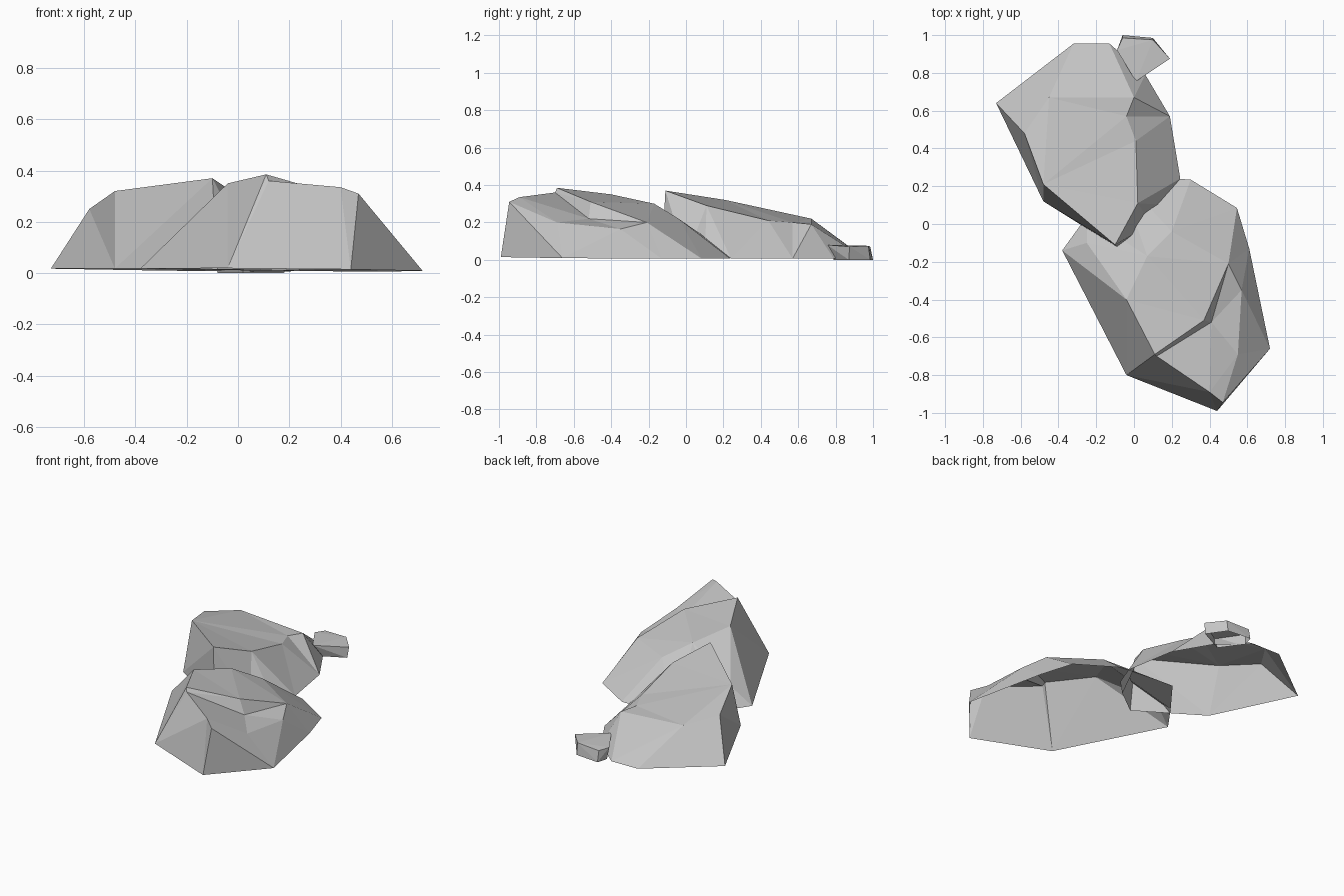
import bpy
import bmesh
from mathutils import Vector
from mathutils.geometry import delaunay_2d_cdt

default_cube = bpy.data.objects.get("Cube")
if default_cube:
    bpy.data.objects.remove(default_cube, do_unlink=True)

# One plain stone colour
stone = bpy.data.materials.new("light_grey_stone")
stone.use_nodes = True
stone_colour = (0.56, 0.56, 0.56, 1.0)
stone.diffuse_color = stone_colour
shader = stone.node_tree.nodes["Principled BSDF"]
shader.inputs["Base Color"].default_value = stone_colour
shader.inputs["Roughness"].default_value = 0.9


def add_object(name, bm):
    """Turn a bmesh into a flat shaded stone object."""
    mesh = bpy.data.meshes.new(name)
    bm.to_mesh(mesh)
    bm.free()
    mesh.materials.append(stone)
    obj = bpy.data.objects.new(name, mesh)
    bpy.context.collection.objects.link(obj)
    return obj


def ground_height(x, y):
    """The rims of the boulders tilt very slightly."""
    return max(0.0, 0.013 - 0.012 * x - 0.007 * y)


def boulder(name, rim, peaks, creases):
    """Open faceted shell: a rim on the ground, raised points and crease lines."""
    points = [Vector((x, y, ground_height(x, y))) for x, y in rim]
    points += [Vector(p) for p in peaks]
    offset = len(rim)
    edges = [(a + offset, b + offset)
             for line in creases for a, b in zip(line, line[1:])]
    flat, _, faces, sources, _, _ = delaunay_2d_cdt(
        [p.to_2d() for p in points], edges, [list(range(offset))], 1, 1e-5)
    bm = bmesh.new()
    verts = []
    for co, source in zip(flat, sources):
        height = points[source[0]].z if source else ground_height(*co)
        verts.append(bm.verts.new((co.x, co.y, height)))
    for face in faces:
        bm.faces.new([verts[i] for i in face])
    bm.normal_update()
    for face in bm.faces:
        if face.normal.z < 0:
            face.normal_flip()
    return add_object(name, bm)


def pebble(name, top, bottom):
    """Small block hulled from two rings, open underneath."""
    bm = bmesh.new()
    for co in top:
        bm.verts.new(co)
    for x, y in bottom:
        bm.verts.new((x, y, 0))
    bmesh.ops.convex_hull(bm, input=bm.verts[:])
    bmesh.ops.recalc_face_normals(bm, faces=bm.faces[:])
    under = [f for f in bm.faces if f.normal.z < -0.95]
    bmesh.ops.delete(bm, geom=under, context="FACES")
    return add_object(name, bm)


# Front boulder: main dome with a lower ledge on its front corner
boulder(
    "front_boulder",
    rim=[(-.04, -.8), (.44, -.99), (.72, -.66), (.61, -.13), (.545, .085),
         (.3, .235), (-.08, .26), (-.25, .04), (-.38, -.14)],
    peaks=[(.11, -.69, .385), (.37, -.51, .31), (.5, -.21, .2),
           (.12, -.7, .36), (.41, -.52, .22), (.4, -.89, .335),
           (.47, -.945, .31), (.55, -.69, .2), (.57, -.35, .165),
           (-.04, -.4, .35), (.07, -.17, .3), (.2, -.04, .22),
           (-.25, -.1, .13)],
    creases=[(0, 1, 2), (0, 3, 4, 2), (3, 5, 6, 7, 8, 2), (4, 7),
             (0, 9, 10, 11)])

# Back boulder: a sloping top that peaks at its front tip
boulder(
    "back_boulder",
    rim=[(-.08, -.13), (.09, 0), (.19, .1), (.245, .24), (.19, .57),
         (.06, .79), (-.13, .955), (-.32, .955), (-.73, .64), (-.48, .12)],
    peaks=[(-.1, -.11, .37), (-.48, .21, .32), (-.58, .48, .25),
           (-.45, .67, .22), (0, .67, .19), (-.04, .57, .2),
           (.01, .44, .21), (.02, .11, .29)],
    creases=[(0, 1, 2, 3), (4, 5, 6, 7, 0)])

# Small block behind the back boulder
pebble(
    "small_stone",
    top=[(.01, .755, .08), (.19, .875, .07), (.1, .975, .075),
         (-.06, .985, .07), (-.09, .92, .075)],
    bottom=[(.02, .79), (.18, .87), (.1, .985), (-.06, 1), (-.08, .93)])
